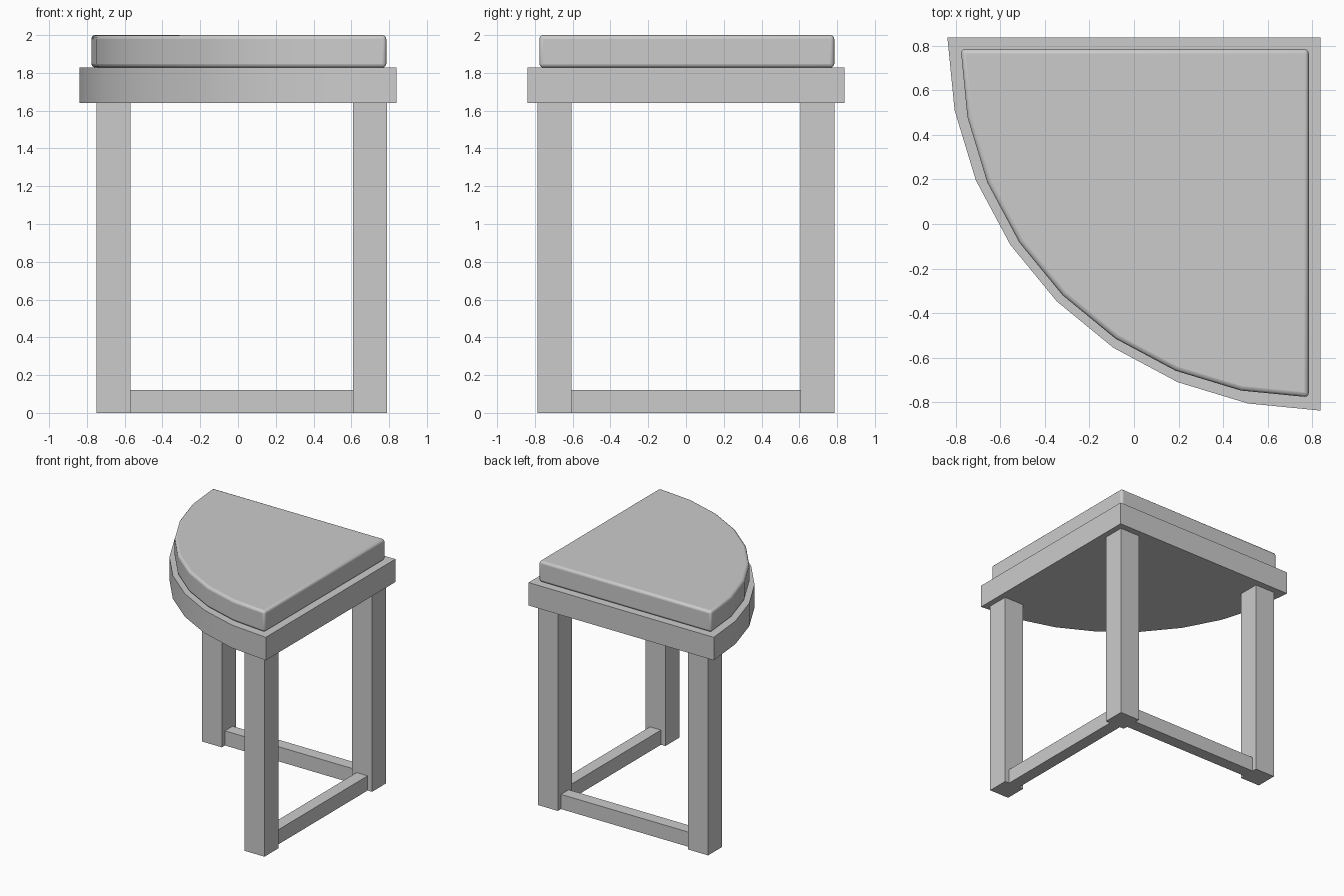
import bpy, bmesh
from math import cos, sin, pi

if "Cube" in bpy.data.objects:
    bpy.data.objects.remove(bpy.data.objects["Cube"])


def finish(bm, name):
    bmesh.ops.recalc_face_normals(bm, faces=bm.faces[:])
    mesh = bpy.data.meshes.new(name)
    bm.to_mesh(mesh)
    bm.free()
    obj = bpy.data.objects.new(name, mesh)
    bpy.context.collection.objects.link(obj)
    return obj


def quarter_disc(name, corner, radius, z0, z1, steps=8):
    """Pie-slice slab with its square corner at (corner, corner)."""
    bm = bmesh.new()
    pts = [(corner, corner)]
    for i in range(steps + 1):
        a = pi + i * pi / 2 / steps
        pts.append((corner + radius * cos(a), corner + radius * sin(a)))
    face = bm.faces.new([bm.verts.new((x, y, z0)) for x, y in pts])
    new = bmesh.ops.extrude_face_region(bm, geom=[face])["geom"]
    top = [v for v in new if isinstance(v, bmesh.types.BMVert)]
    bmesh.ops.translate(bm, verts=top, vec=(0, 0, z1 - z0))
    return finish(bm, name)


def box(name, lo, hi):
    bm = bmesh.new()
    bmesh.ops.create_cube(bm, size=1)
    for v in bm.verts:
        v.co = [lo[i] + (v.co[i] + 0.5) * (hi[i] - lo[i]) for i in range(3)]
    return finish(bm, name)


def smooth(obj):
    bpy.ops.object.select_all(action='DESELECT')
    obj.select_set(True)
    bpy.context.view_layer.objects.active = obj
    bpy.ops.object.shade_smooth_by_angle()


# Seat frame and padded cushion
frame = quarter_disc("seat_frame", 0.838, 1.676, 1.64, 1.828)
cushion = quarter_disc("seat_cushion", 0.785, 1.563, 1.828, 2.0)
bevel = cushion.modifiers.new("rounded_edges", 'BEVEL')
bevel.width = 0.02
bevel.segments = 3
bevel.limit_method = 'ANGLE'
smooth(frame)
smooth(cushion)

# Three square legs, one under each corner
W = 0.18
for name, x, y in (("back_right_leg", 0.61, 0.605),
                   ("back_left_leg", -0.75, 0.605),
                   ("front_right_leg", 0.61, -0.785)):
    box(name, (x, y, 0), (x + W, y + W, 1.64))

# Low stretchers centred between the legs
box("back_stretcher", (-0.57, 0.645, 0), (0.61, 0.745, 0.12))
box("right_stretcher", (0.65, -0.605, 0), (0.75, 0.605, 0.12))
